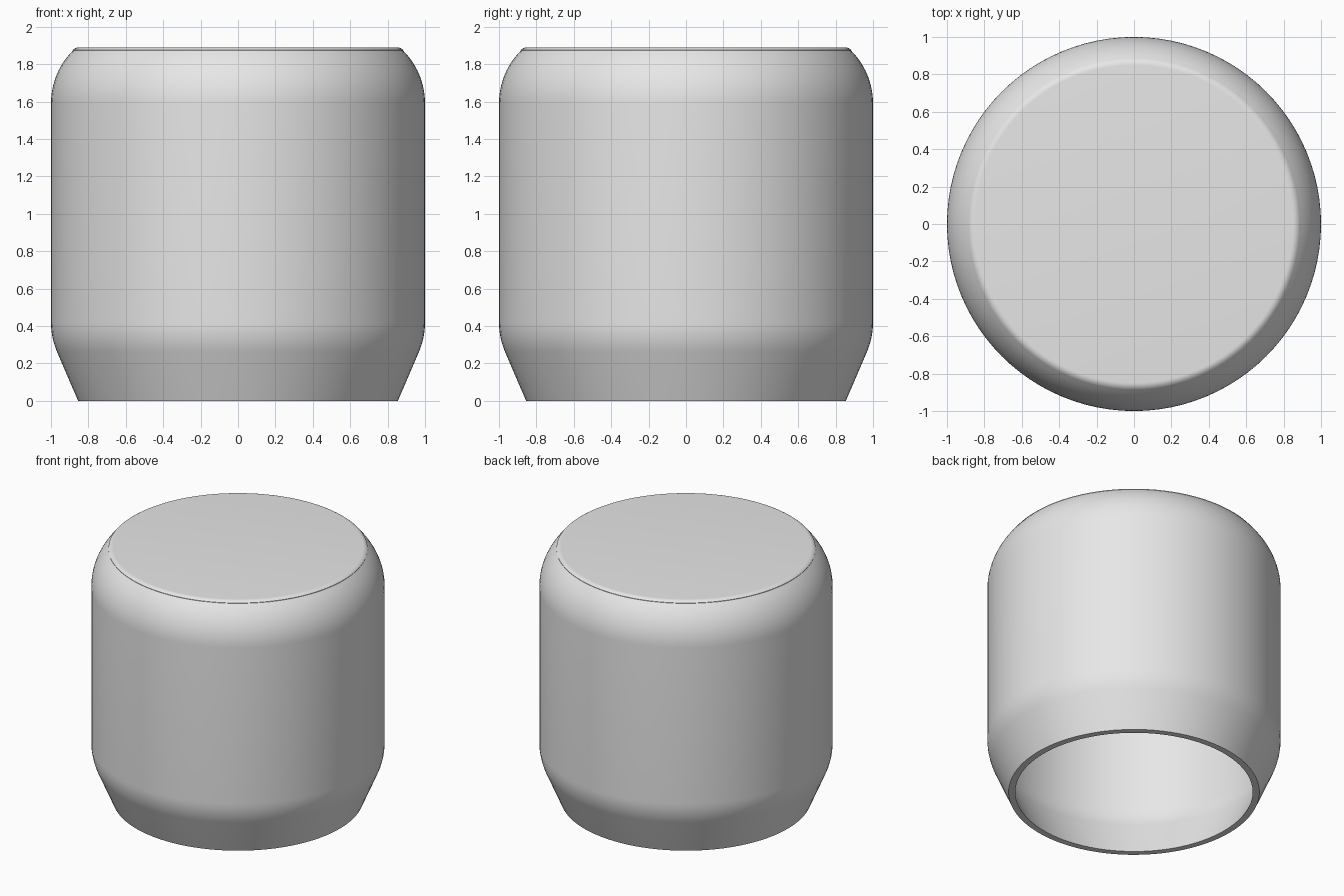
import bpy
import bmesh
from math import cos, sin, pi, radians

cube = bpy.data.objects.get("Cube")
if cube:
    bpy.data.objects.remove(cube, do_unlink=True)

SEGMENTS = 96
WALL = 0.042
TAPER = radians(23.7)


def arc(cx, cz, radius, start, end, steps):
    """Points on an arc in the radius/height plane."""
    angles = [start + (end - start) * i / steps for i in range(steps + 1)]
    return [(cx + radius * cos(a), cz + radius * sin(a)) for a in angles]


def shell_profile(inset):
    """Cup outline from rim to lid, moved inward by the inset."""
    points = [(0.855 - inset / cos(TAPER), 0)]
    points += arc(0.6, 0.42, 0.4 - inset, -TAPER, 0, 8)
    points += arc(0.6, 1.59, 0.4 - inset, 0, pi / 4, 12)
    points += arc(0.85, 1.843, 0.047 - inset, pi / 4, pi / 2, 5)
    return points


# One continuous wall: inner lid, down to the open rim, up to the outer lid
outline = shell_profile(WALL)[::-1] + shell_profile(0)
bm = bmesh.new()
rings = []
for r, z in outline:
    turns = [2 * pi * i / SEGMENTS for i in range(SEGMENTS)]
    rings.append([bm.verts.new((r * cos(a), r * sin(a), z)) for a in turns])

for low, high in zip(rings, rings[1:]):
    for i in range(SEGMENTS):
        j = (i + 1) % SEGMENTS
        bm.faces.new((low[i], low[j], high[j], high[i]))

# Flat lid, outside and inside
bm.faces.new(rings[-1])
bm.faces.new(rings[0][::-1])
bmesh.ops.recalc_face_normals(bm, faces=bm.faces)

mesh = bpy.data.meshes.new("hollow_cap")
bm.to_mesh(mesh)
bm.free()
cap = bpy.data.objects.new("hollow_cap", mesh)
bpy.context.collection.objects.link(cap)

# Plain grey finish
grey = bpy.data.materials.new("light_grey")
grey.use_nodes = True
colour = (0.8, 0.8, 0.8, 1)
grey.diffuse_color = colour
grey.node_tree.nodes["Principled BSDF"].inputs["Base Color"].default_value = colour
mesh.materials.append(grey)

bpy.ops.object.select_all(action="DESELECT")
cap.select_set(True)
bpy.context.view_layer.objects.active = cap
bpy.ops.object.shade_smooth_by_angle(angle=radians(30))
